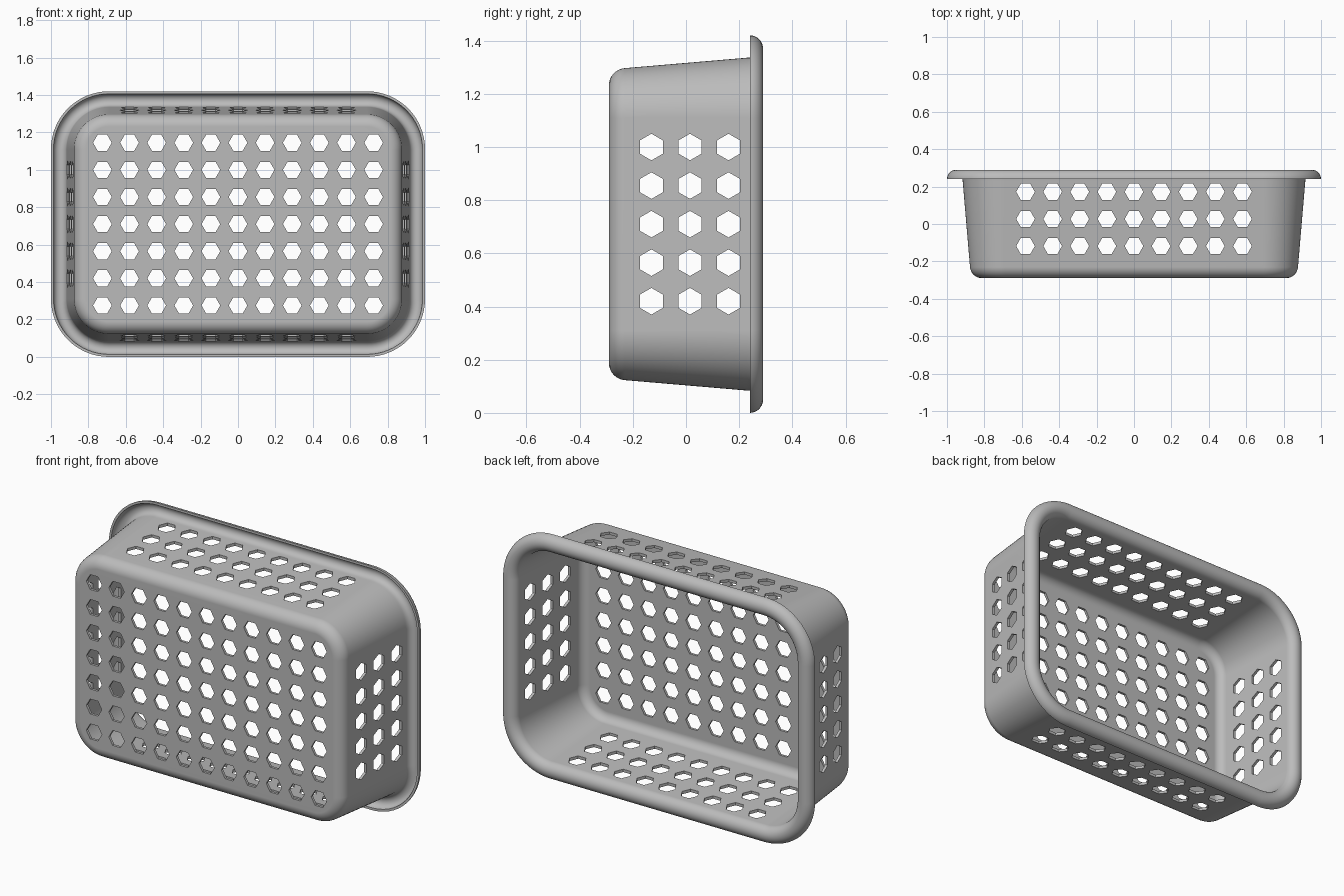
import bpy, bmesh, math
from mathutils import Vector, Matrix

cube = bpy.data.objects.get("Cube")
if cube:
    bpy.data.objects.remove(cube, do_unlink=True)

CORE_X, CORE_Z, MID_Z = 0.69, 0.40, 0.71   # centres of the rounded corners
WALL, PITCH, HOLE_R = 0.015, 0.145, 0.05
CORNER_STEPS = 16

grey = bpy.data.materials.new("grey plastic")
grey.use_nodes = True
grey.diffuse_color = (0.5, 0.5, 0.5, 1)
grey.node_tree.nodes["Principled BSDF"].inputs["Base Color"].default_value = (0.5, 0.5, 0.5, 1)


def arc(cx, cy, r, start, end, steps=8):
    """Profile points on an arc, angles in degrees."""
    angles = [math.radians(start + (end - start) * i / steps) for i in range(steps + 1)]
    return [(cx + r * math.cos(a), cy + r * math.sin(a)) for a in angles]


def ring(bm, offset, y):
    """Rounded rectangle at depth y, offset outwards from the corner centres."""
    verts = []
    for quarter, (sx, sz) in enumerate([(1, 1), (-1, 1), (-1, -1), (1, -1)]):
        for i in range(CORNER_STEPS + 1):
            a = math.pi / 2 * (quarter + i / CORNER_STEPS)
            verts.append(bm.verts.new((sx * CORE_X + offset * math.cos(a), y,
                                       MID_Z + sz * CORE_Z + offset * math.sin(a))))
    return verts


def make_object(name, bm):
    bmesh.ops.recalc_face_normals(bm, faces=bm.faces)
    mesh = bpy.data.meshes.new(name)
    bm.to_mesh(mesh)
    bm.free()
    mesh.materials.append(grey)
    obj = bpy.data.objects.new(name, mesh)
    bpy.context.collection.objects.link(obj)
    return obj


# Wall section: outer floor, outer wall, curled rim, inner wall, inner floor
profile = arc(0.122, -0.225, 0.065, -90, -5)
profile += [(0.226, 0.23)]
profile += arc(0.2615, 0.24, 0.035, 180, 0)
profile += arc(0.26, 0.24, 0.05, 0, 90)
profile += arc(0.26, 0.24, 0.05, 90, 175)[1:]
profile += arc(0.122, -0.225, 0.065 - WALL, -5, -90)

bm = bmesh.new()
rings = [ring(bm, d, y) for d, y in profile]
for a, b in zip(rings, rings[1:]):
    for i in range(len(a)):
        j = (i + 1) % len(a)
        bm.faces.new((a[i], a[j], b[j], b[i]))
bm.faces.new(rings[0])
bm.faces.new(rings[-1])
basket = make_object("basket", bm)


# Hexagonal hole cutters
cut = bmesh.new()


def hexagon(centre, axis, point, half_depth):
    """Hexagonal prism along axis with one corner towards point."""
    axis, point = Vector(axis), Vector(point)
    rot = Matrix((point, axis.cross(point), axis)).transposed().to_4x4()
    bmesh.ops.create_cone(cut, cap_ends=True, segments=6, radius1=HOLE_R, radius2=HOLE_R,
                          depth=2 * half_depth,
                          matrix=Matrix.Translation(centre) @ rot @ Matrix.Rotation(math.pi / 2, 4, "Z"))


def steps(count):
    return [(i - (count - 1) / 2) * PITCH for i in range(count)]


X, Y, Z = (1, 0, 0), (0, 1, 0), (0, 0, 1)
for dx in steps(11):
    for dz in steps(7):
        hexagon((dx, -0.29, MID_Z + dz), Y, X, 0.05)
for side in (-1, 1):
    for dy in steps(3):
        for dx in steps(9):
            hexagon((dx, 0.027 + dy, MID_Z + side * 0.61), Z, X, 0.07)
        for dz in steps(5):
            hexagon((side * 0.90, 0.015 + dy, MID_Z + dz), X, Z, 0.07)
cutter = make_object("hole_cutter", cut)
cutter.hide_render = True

# Cut the holes, then shade smoothly with sharp hole edges
mod = basket.modifiers.new("holes", "BOOLEAN")
mod.object = cutter
mod.operation = "DIFFERENCE"
mod.solver = "EXACT"
bpy.ops.object.select_all(action="DESELECT")
basket.select_set(True)
bpy.context.view_layer.objects.active = basket
bpy.ops.object.modifier_apply(modifier=mod.name)
bpy.data.objects.remove(cutter, do_unlink=True)
bpy.ops.object.shade_smooth_by_angle(angle=math.radians(35))
normals = basket.modifiers.new("clean_normals", "WEIGHTED_NORMAL")
normals.keep_sharp = True
